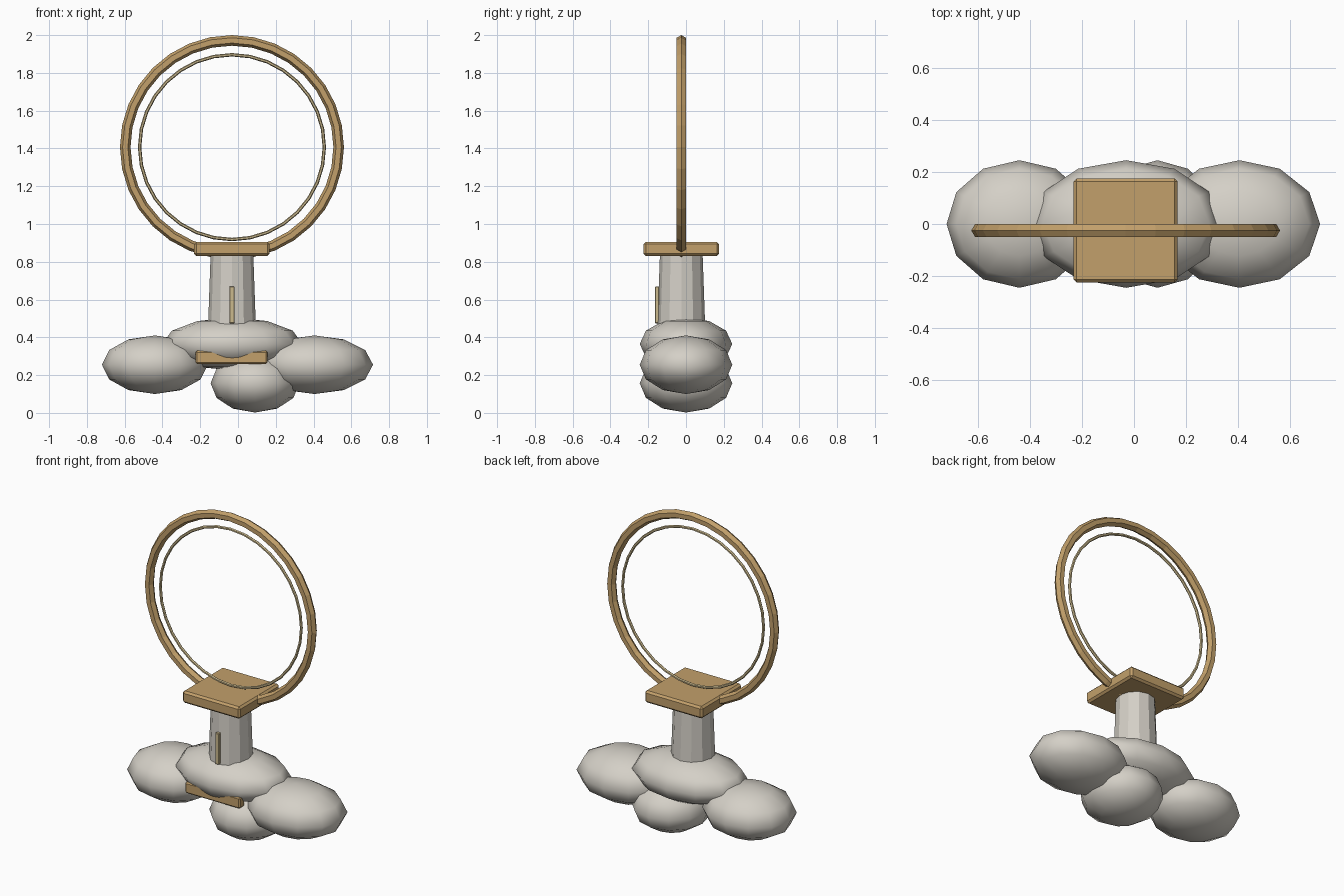
import bpy
import math

if "Cube" in bpy.data.objects:
    bpy.data.objects.remove(bpy.data.objects["Cube"], do_unlink=True)

# Shared centre of the column, slab and rings
CX, CY = -0.032, -0.025


def material(name, rgb):
    mat = bpy.data.materials.new(name)
    mat.use_nodes = True
    mat.diffuse_color = (*rgb, 1)
    bsdf = mat.node_tree.nodes["Principled BSDF"]
    bsdf.inputs["Base Color"].default_value = (*rgb, 1)
    bsdf.inputs["Roughness"].default_value = 0.8
    return mat


stone = material("pale_stone", (0.66, 0.63, 0.57))
bronze = material("bronze", (0.54, 0.35, 0.145))
gold = material("pale_gold", (0.60, 0.49, 0.27))


def finish(name, mat):
    obj = bpy.context.object
    obj.name = obj.data.name = name
    obj.data.materials.append(mat)
    return obj


def apply_scale():
    bpy.ops.object.transform_apply(location=False, rotation=False, scale=True)


def puff(name, centre, radii):
    bpy.ops.mesh.primitive_uv_sphere_add(segments=12, ring_count=6, radius=1, location=centre)
    bpy.context.object.scale = radii
    apply_scale()
    bpy.ops.object.shade_smooth()
    return finish(name, stone)


def block(name, centre, size, mat, bevel):
    bpy.ops.mesh.primitive_cube_add(size=1, location=centre)
    bpy.context.object.scale = size
    apply_scale()
    obj = finish(name, mat)
    mod = obj.modifiers.new("soft_edges", 'BEVEL')
    mod.width = bevel
    mod.segments = 1
    return obj


def hoop(name, major, minor, mat):
    bpy.ops.mesh.primitive_torus_add(
        major_radius=major, minor_radius=minor, major_segments=32, minor_segments=6,
        location=(CX, CY, 1.407), rotation=(math.pi / 2, 0, 0))
    return finish(name, mat)


# Cloud base
puff("cloud_middle", (-0.03, 0, 0.365), (0.37, 0.245, 0.14))
puff("cloud_right", (-0.44, 0, 0.255), (0.28, 0.245, 0.155))
puff("cloud_left", (0.405, 0, 0.255), (0.31, 0.245, 0.155))
puff("cloud_bottom", (0.09, 0, 0.157), (0.235, 0.245, 0.155))

# Tapered column
bpy.ops.mesh.primitive_cone_add(vertices=12, radius1=0.13, radius2=0.113, depth=0.48,
                                location=(CX, CY, 0.6))
finish("column", stone)

# Slab, front plate and inlay
block("top_slab", (CX, CY, 0.868), (0.40, 0.40, 0.075), bronze, 0.012)
block("front_plate", (-0.035, -0.18, 0.294), (0.38, 0.05, 0.07), bronze, 0.008)
block("column_inlay", (CX, -0.153, 0.572), (0.026, 0.022, 0.195), gold, 0.003)

# Upright rings
hoop("outer_ring", 0.565, 0.028, bronze)
hoop("inner_ring", 0.489, 0.009, gold)
